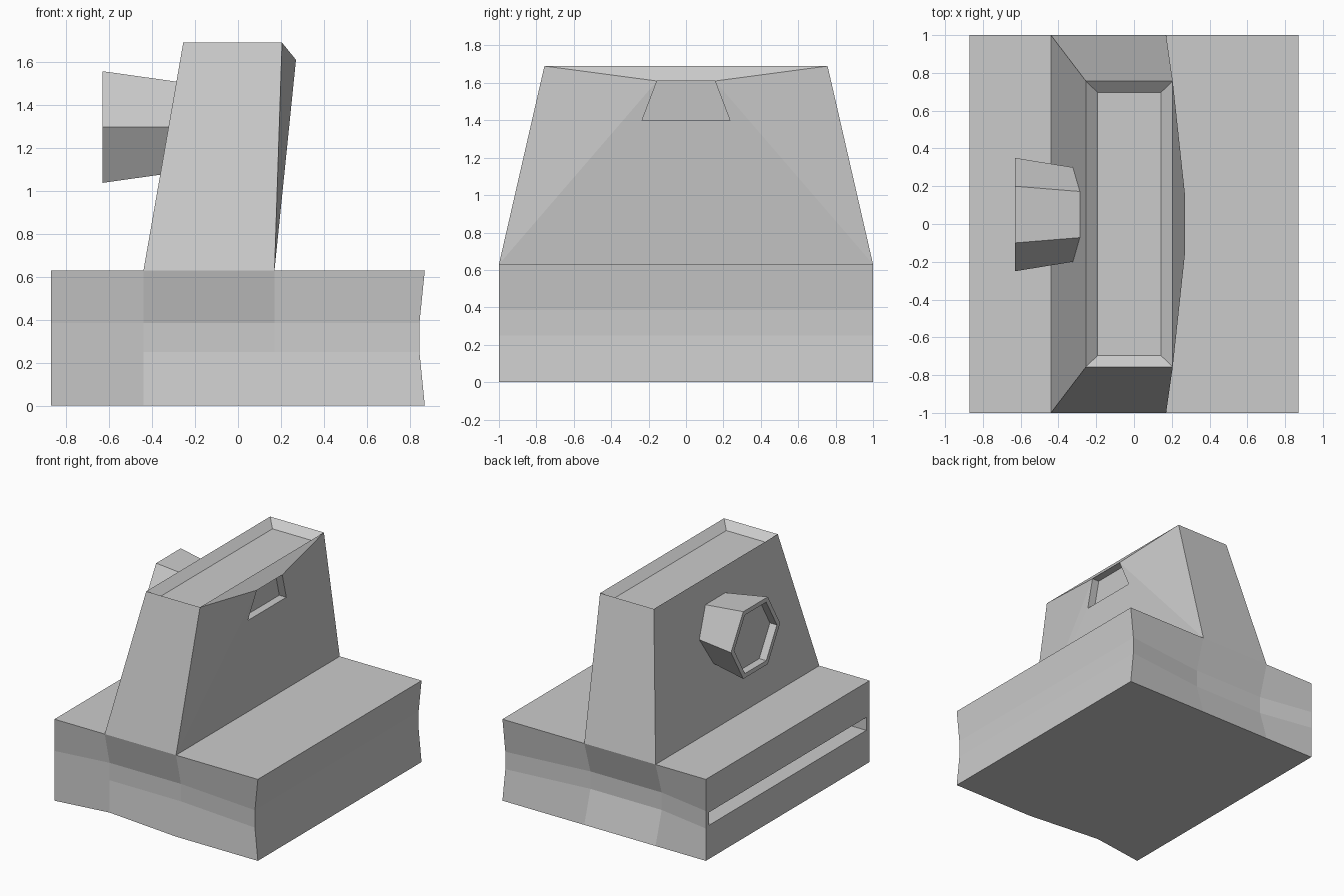
import bpy, bmesh, math
from mathutils import Vector

if "Cube" in bpy.data.objects:
    bpy.data.objects.remove(bpy.data.objects["Cube"])


def finish(bm, name):
    bmesh.ops.recalc_face_normals(bm, faces=bm.faces[:])
    mesh = bpy.data.meshes.new(name)
    bm.to_mesh(mesh)
    bm.free()
    obj = bpy.data.objects.new(name, mesh)
    bpy.context.collection.objects.link(obj)
    return obj


def add_ring(bm, points):
    return [bm.verts.new(p) for p in points]


def bridge(bm, a, b):
    n = len(a)
    return [bm.faces.new((a[i], a[(i + 1) % n], b[(i + 1) % n], b[i])) for i in range(n)]


def pocket(bm, ring, stages):
    """Step a loop of vertices inwards, each stage = (scale, offset), then cap it."""
    for scale, offset in stages:
        c = sum((v.co for v in ring), Vector()) / len(ring)
        s, o = Vector(scale), Vector(offset)
        new = add_ring(bm, [c + (v.co - c) * s + o for v in ring])
        bridge(bm, ring, new)
        ring = new
    bm.faces.new(ring)


# Base block: stacked rings, waisted on the front, back and right sides
bm = bmesh.new()
rings = []
#           z    right  front-left  front-mid  back
for z, right, f1, f2, back in ((0, 0, .06, 0, 0), (.25, .025, .06, .06, .075),
                               (.385, .025, .06, .06, .075), (.63, 0, 0, 0, 0)):
    xr = .87 - right
    rings.append(add_ring(bm, [
        (-.87, -1, z), (-.44, -1 + f1, z), (.17, -1 + f2, z), (xr, -1, z),
        (xr, 1, z), (.17, 1 - back, z), (-.44, 1 - back, z), (-.87, 1, z)]))
for k in range(3):
    sides = bridge(bm, rings[k], rings[k + 1])
    if k == 1:
        # long slot in the left side
        slot_face = sides[7]
        loop = list(slot_face.verts)
        bm.faces.remove(slot_face)
        pocket(bm, loop, [((1, .96, .74), (0, 0, -.007)), ((1, 1, 1), (.18, 0, 0))])
bm.faces.new(rings[0])
bm.faces.new(rings[3])
finish(bm, "base")

# Tapered tower with a hollowed top and a bulged right side
bm = bmesh.new()
bot = add_ring(bm, [(-.44, -1, .63), (.17, -1, .63), (.17, 1, .63), (-.44, 1, .63)])
top = add_ring(bm, [(-.255, -.757, 1.69), (.205, -.757, 1.69),
                    (.205, .757, 1.69), (-.255, .757, 1.69)])
peak = add_ring(bm, [(.27, -.155, 1.61), (.27, .155, 1.61)])
sill = add_ring(bm, [(.2486, -.235, 1.4), (.2486, .235, 1.4)])
for face in ((bot[0], bot[1], top[1], top[0]), (bot[2], bot[3], top[3], top[2]),
             (bot[3], bot[0], top[0], top[3]), (top[1], peak[0], peak[1], top[2]),
             (bot[1], peak[0], top[1]), (bot[2], top[2], peak[1]),
             (bot[1], sill[0], peak[0]), (bot[2], peak[1], sill[1]),
             (bot[1], bot[2], sill[1], sill[0])):
    bm.faces.new(face)
pocket(bm, top, [((.73, .92, 1), (0, 0, -.055))])
pocket(bm, [sill[0], sill[1], peak[1], peak[0]], [((1, 1, 1), (-.06, 0, 0))])
finish(bm, "tower")

# Six-sided flared knob on the left face, with a shallow hollow end
bm = bmesh.new()


def hexagon(x, r):
    return add_ring(bm, [(x, .05 + r * math.cos(i * math.pi / 3),
                          1.297 + r * math.sin(i * math.pi / 3)) for i in range(6)])


inner, outer = hexagon(-.2, .23), hexagon(-.63, .3)
bridge(bm, inner, outer)
bm.faces.new(inner)
pocket(bm, outer, [((1, .87, .87), (0, 0, 0)), ((1, 1, 1), (.06, 0, 0))])
finish(bm, "knob")
